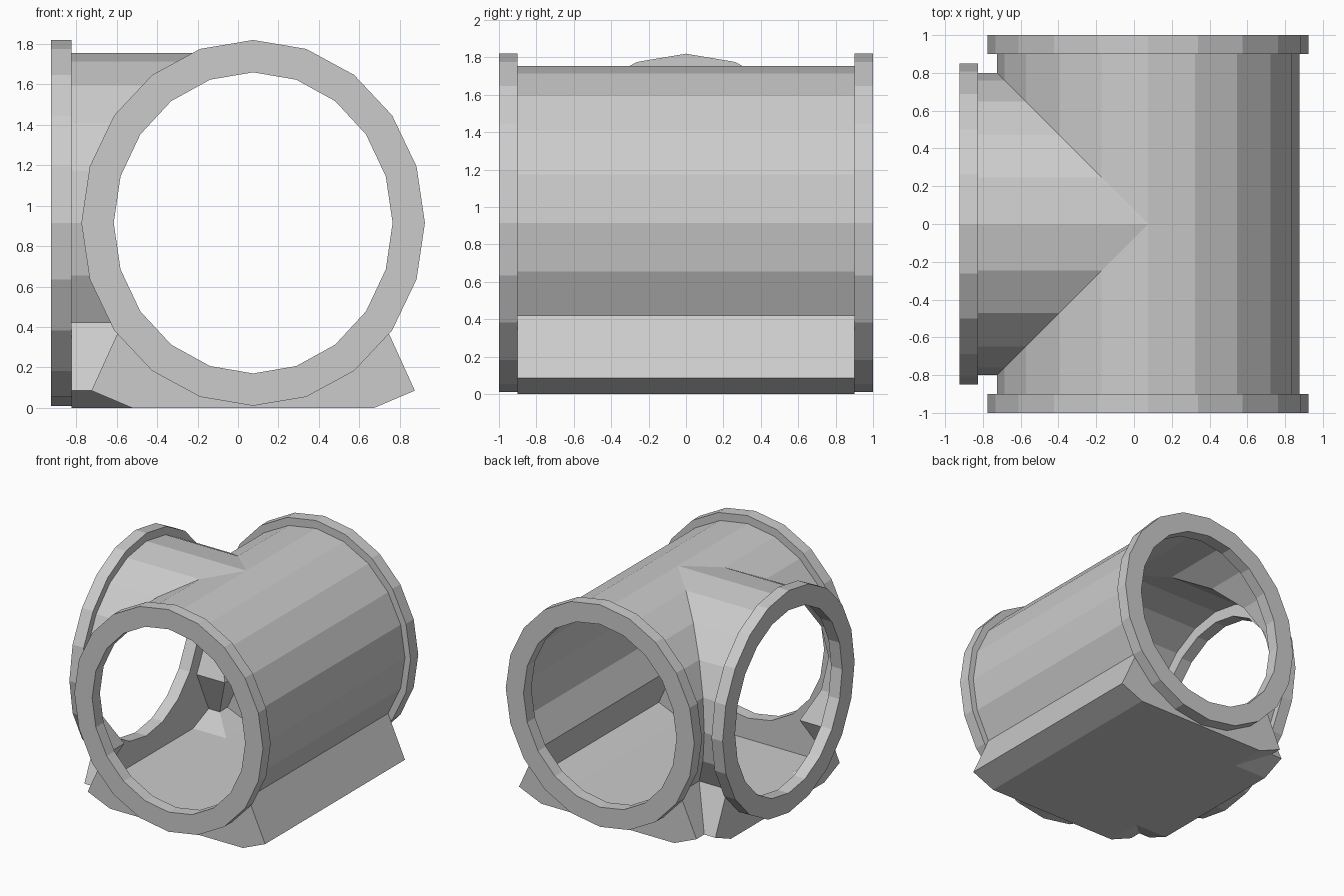
import bpy, bmesh
from math import sin, cos, radians

cube = bpy.data.objects.get("Cube")
if cube:
    bpy.data.objects.remove(cube)

CX, CZ = 0.075, 0.915       # junction centre
ARM, END = 0.9, 1.0         # shell end and flange end, measured from the centre
STEP = 18                   # twenty-sided pipes

grey = bpy.data.materials.new("plain grey")
grey.use_nodes = True
colour = (0.6, 0.6, 0.6, 1)
grey.diffuse_color = colour
grey.node_tree.nodes["Principled BSDF"].inputs["Base Color"].default_value = colour


def oval(ru, rz, degrees):
    """Point on an upright oval, angle measured from the top."""
    a = radians(degrees)
    return ru * sin(a), CZ + rz * cos(a)


def add_face(bm, points):
    bm.faces.new([bm.verts.new(p) for p in points])


def finish(name, bm):
    bmesh.ops.remove_doubles(bm, verts=bm.verts, dist=0.0005)
    bmesh.ops.recalc_face_normals(bm, faces=bm.faces)
    mesh = bpy.data.meshes.new(name)
    bm.to_mesh(mesh)
    bm.free()
    mesh.materials.append(grey)
    ob = bpy.data.objects.new(name, mesh)
    bpy.context.collection.objects.link(ob)
    return ob


# Each arm maps (sideways u, distance d, height z) into the model
arms = {
    "front": lambda u, d, z: (CX + u, -d, z),
    "back": lambda u, d, z: (CX + u, d, z),
    "right": lambda u, d, z: (CX - d, u, z),
}

# Half profile: pipe oval down to the shoulder, then the flared flat foot
foot = [(0.80, 0.085), (0.60, 0.0), (0.0, 0.0)]
profile = [oval(0.80, 0.84, a) for a in range(0, 127, STEP)] + foot
pairs = list(zip(profile, profile[1:]))

# Open shell, with the branch mitred into the main pipe
bm = bmesh.new()
for (u0, z0), (u1, z1) in pairs:
    add_face(bm, [(CX + u0, -ARM, z0), (CX + u0, 0, z0), (CX + u1, 0, z1), (CX + u1, -ARM, z1)])
    add_face(bm, [(CX + u0, 0, z0), (CX + u0, ARM, z0), (CX + u1, ARM, z1), (CX + u1, 0, z1)])
    for name, side in (("front", -1), ("back", -1), ("right", 1), ("right", -1)):
        put = arms[name]
        add_face(bm, [put(side * u0, u0, z0), put(side * u0, ARM, z0),
                      put(side * u1, ARM, z1), put(side * u1, u1, z1)])

# End plates closing the flared foot behind each flange
shoulder = [oval(0.80, 0.84, a) for a in range(126, 181, STEP)]
rim = [shoulder[0]] + foot
for put in arms.values():
    for side in (-1, 1):
        for i in range(3):
            quad = [shoulder[i], rim[i], rim[i + 1], shoulder[i + 1]]
            if i == 0:
                quad.pop(0)
            add_face(bm, [put(side * u, ARM, z) for u, z in quad])
finish("pipe_shell", bm)

# Flange rings
for name, put in arms.items():
    bm = bmesh.new()
    section = [(0.85, 0.905, ARM), (0.85, 0.905, END), (0.69, 0.745, END), (0.69, 0.745, ARM)]
    for a in range(0, 360, STEP):
        for i in range(4):
            corners = []
            for (ru, rz, d), angle in ((section[i], a), (section[i], a + STEP),
                                       (section[(i + 1) % 4], a + STEP), (section[(i + 1) % 4], a)):
                u, z = oval(ru, rz, angle)
                corners.append(put(u, d, z))
            add_face(bm, corners)
    finish(name + "_flange", bm)
